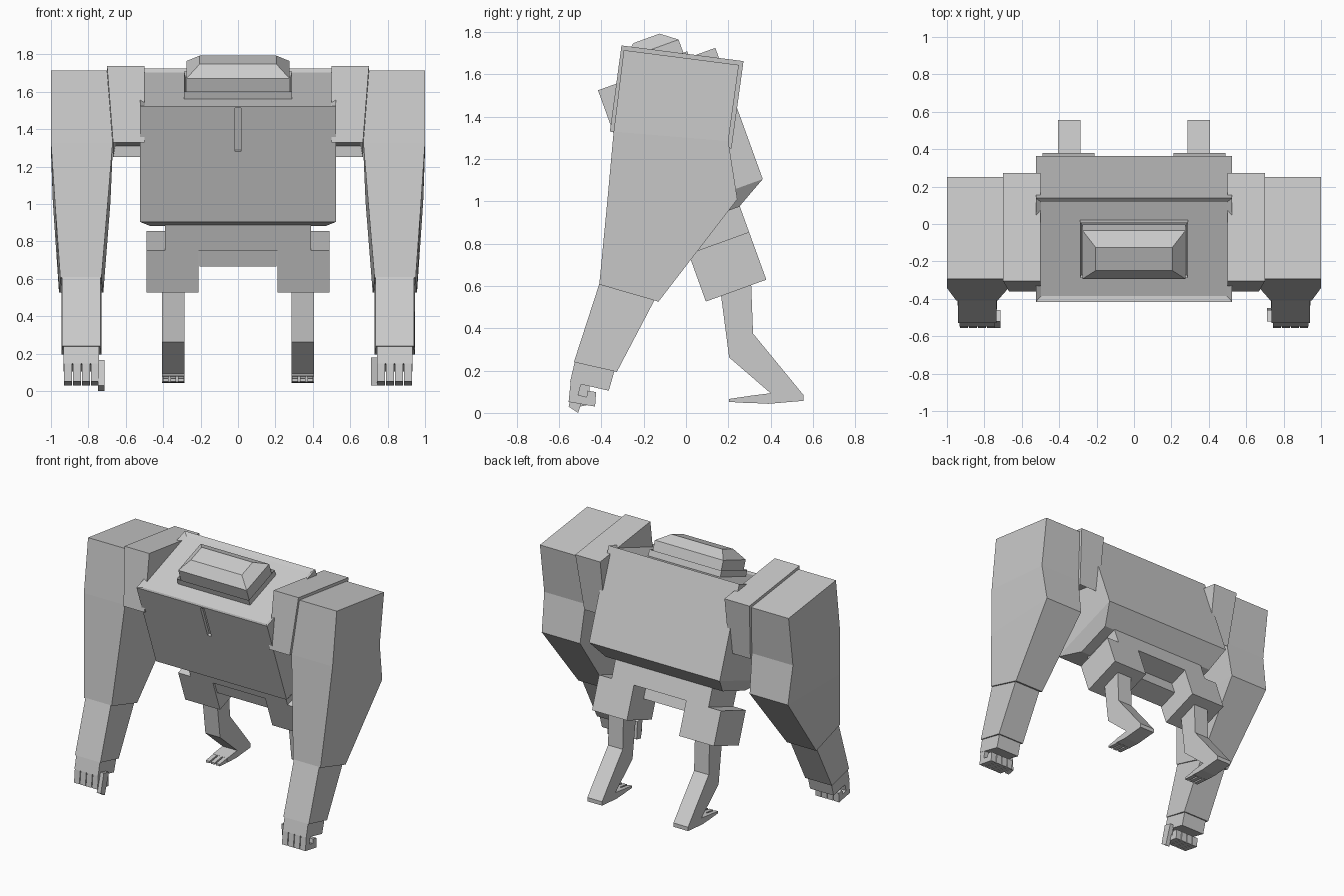
import bpy, bmesh

if "Cube" in bpy.data.objects:
    bpy.data.objects.remove(bpy.data.objects["Cube"])


def loft(name, rings, mirror=False):
    """Skin a stack of equal-length point rings into a closed solid."""
    bm = bmesh.new()
    vs = [[bm.verts.new(p) for p in r] for r in rings]
    n = len(rings[0])
    for a, b in zip(vs, vs[1:]):
        for i in range(n):
            j = (i + 1) % n
            bm.faces.new((a[i], a[j], b[j], b[i]))
    bm.faces.new(vs[0])
    bm.faces.new(vs[-1])
    bmesh.ops.recalc_face_normals(bm, faces=bm.faces)
    me = bpy.data.meshes.new(name)
    bm.to_mesh(me)
    bm.free()
    ob = bpy.data.objects.new(name, me)
    bpy.context.collection.objects.link(ob)
    if mirror:
        ob.modifiers.new("mirror", 'MIRROR')
    return ob


def prism(name, x0, x1, prof, mirror=False):
    """Extrude a side (y, z) profile across x."""
    return loft(name, [[(x, y, z) for y, z in prof] for x in (x0, x1)], mirror)


def tilt(u, n):
    """Body frame: u runs back along the tilted top, n is its normal."""
    return (-.416 + .94 * u - .34 * n, 1.525 + .34 * u + .94 * n)


def ring(x0, x1, u0, u1, n):
    return [(x, *tilt(u, n)) for x, u in ((x0, u0), (x1, u0), (x1, u1), (x0, u1))]


def ubox(name, x0, x1, u0, u1, n0, n1, mirror=False):
    return loft(name, [ring(x0, x1, u0, u1, n) for n in (n0, n1)], mirror)


def cut(ob, cutter):
    cutter.hide_render = True
    cutter.hide_viewport = True
    m = ob.modifiers.new("cut", 'BOOLEAN')
    m.object, m.operation, m.solver = cutter, 'DIFFERENCE', 'EXACT'


def recess(ob, axis_test, thick, depth):
    """Inset the one face that passes the test and sink it."""
    bm = bmesh.new()
    bm.from_mesh(ob.data)
    bm.normal_update()
    f = max(bm.faces, key=axis_test)
    nrm = f.normal.copy()
    bmesh.ops.inset_region(bm, faces=[f], thickness=thick)
    bmesh.ops.translate(bm, verts=f.verts[:], vec=-nrm * depth)
    bm.to_mesh(ob.data)
    bm.free()


# Torso: tilted box, tapered underside, recessed top, chest slot
torso = loft("torso", [ring(-.47, .47, .17, .44, -.745),
                       ring(-.525, .525, 0, .59, -.66),
                       ring(-.525, .525, 0, .59, 0)])
recess(torso, lambda f: f.normal.z, .04, .014)
cut(torso, ubox("chest_slot_cutter", -.015, .015, -.05, .02, -.26, -.012))

# Head: chamfered block inside a thin collar
loft("head", [ring(-.275, .275, .165, .44, -.03),
              ring(-.275, .275, .165, .44, .096),
              ring(-.205, .205, .233, .365, .153)])
collar = ubox("head_collar", -.29, .29, .145, .46, -.03, .03)
recess(collar, lambda f: f.normal.z, .012, .03)

# Pelvis and thighs
ubox("waist", -.39, .39, .14, .444, -.873, -.73)
ubox("crotch", -.205, .205, .15, .3, -.967, -.86)
ubox("thigh", .21, .49, .14, .444, -1.113, -.873, True)

# Lower legs with three toes each
prism("lower_leg", .287, .405,
      [(.165, .56), (.308, .612), (.317, .375), (.555, .085), (.555, .057), (.39, .043),
       (.29, .048), (.29, .079), (.40, .093), (.204, .262)], True)
for i in range(3):
    x = .29 + i * .041
    prism("toe_%d" % (i + 1), x, x + .03,
          [(.30, .08), (.30, .046), (.204, .052), (.204, .066)], True)

# Shoulder pads: open-bottomed tapered shells
pad_top = [(.5, -.305, 1.737), (.70, -.305, 1.737), (.70, .272, 1.663), (.5, .272, 1.663)]
pad_low = [(.5, -.36, 1.33), (.668, -.36, 1.33), (.668, .215, 1.25), (.5, .215, 1.25)]
pad = loft("shoulder_pad", [pad_top, pad_low], True)
recess(pad, lambda f: -f.normal.z, .018, .06)


def arm_ring(front, back):
    (fy, fz, fa, fb), (by, bz, ba, bb) = front, back
    return [(fa, fy, fz), (fb, fy, fz), (bb, by, bz), (ba, by, bz)]


# Upper arms: four sections, kinked at the back (y, z, inner x, outer x)
loft("upper_arm", [arm_ring((-.294, 1.715, .70, 1.0), (.25, 1.645, .70, 1.0)),
                   arm_ring((-.342, 1.33, .67, 1.0), (.20, 1.285, .67, 1.0)),
                   arm_ring((-.372, 1.0, .697, .978), (.243, 1.01, .682, .99)),
                   arm_ring((-.41, .607, .73, .95), (-.13, .526, .72, .957))], True)

# Forearms and hands
loft("forearm", [arm_ring((-.405, .625, .736, .94), (-.14, .55, .73, .945)),
                 arm_ring((-.53, .24, .736, .94), (-.327, .194, .73, .945))], True)
prism("palm", .742, .932, [(-.525, .245), (-.548, .147), (-.365, .105), (-.338, .2)], True)
for i in range(4):
    x = .742 + i * .0485
    prism("finger_%d" % (i + 1), x, x + .043,
          [(-.545, .15), (-.555, .052), (-.43, .03), (-.425, .098), (-.465, .105),
           (-.47, .075), (-.51, .085), (-.495, .14)], True)

# Thumbs sit differently on each hand
prism("right_thumb", .712, .745, [(-.52, .18), (-.46, .165), (-.45, .04), (-.50, .03)])
prism("left_thumb", -.748, -.715, [(-.52, .165), (-.46, .15), (-.51, 0), (-.555, .03)])
